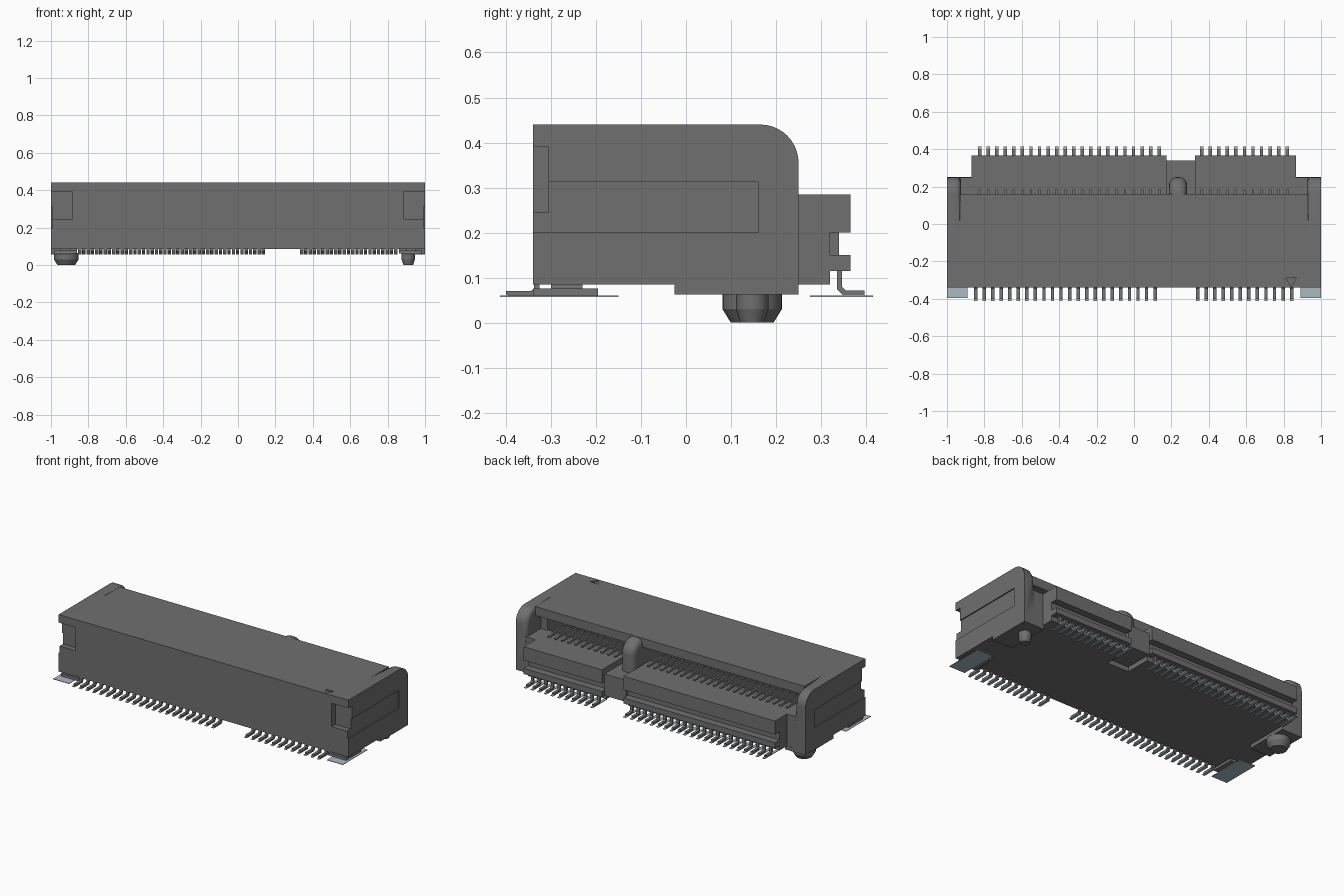
import bpy, bmesh, math
from mathutils import Vector

if "Cube" in bpy.data.objects:
    bpy.data.objects.remove(bpy.data.objects["Cube"])


def material(name, rgb):
    m = bpy.data.materials.new(name)
    m.use_nodes = True
    m.diffuse_color = (*rgb, 1)
    m.node_tree.nodes["Principled BSDF"].inputs["Base Color"].default_value = (*rgb, 1)
    return m


PLASTIC = material("grey plastic", (0.16, 0.16, 0.16))
METAL = material("grey contact metal", (0.18, 0.18, 0.18))
PAD = material("pale solder pad", (0.40, 0.49, 0.55))


def finish(name, bm, mat, smooth=False):
    bmesh.ops.recalc_face_normals(bm, faces=bm.faces)
    mesh = bpy.data.meshes.new(name)
    bm.to_mesh(mesh)
    bm.free()
    mesh.materials.append(mat)
    ob = bpy.data.objects.new(name, mesh)
    bpy.context.collection.objects.link(ob)
    if smooth:
        bpy.ops.object.select_all(action='DESELECT')
        ob.select_set(True)
        bpy.context.view_layer.objects.active = ob
        bpy.ops.object.shade_smooth_by_angle(angle=math.radians(35))
    return ob


def extrude_yz(bm, profile, x0, x1):
    """Extrude a side profile of (y, z) points from x0 to x1."""
    face = bm.faces.new([bm.verts.new((x0, y, z)) for y, z in profile])
    new = bmesh.ops.extrude_face_region(bm, geom=[face])["geom"]
    moved = [v for v in new if isinstance(v, bmesh.types.BMVert)]
    bmesh.ops.translate(bm, verts=moved, vec=(x1 - x0, 0, 0))


def add_box(bm, x, y, z):
    extrude_yz(bm, [(y[0], z[0]), (y[1], z[0]), (y[1], z[1]), (y[0], z[1])], *x)


def box(name, x, y, z, mat=PLASTIC):
    bm = bmesh.new()
    add_box(bm, x, y, z)
    return finish(name, bm, mat)


def cut(ob, cutter):
    mod = ob.modifiers.new(cutter.name, 'BOOLEAN')
    mod.operation, mod.solver, mod.object = 'DIFFERENCE', 'EXACT', cutter
    cutter.hide_render = True
    cutter.hide_viewport = True


def mirrored(x, side):
    return sorted((x[0] * side, x[1] * side))


# Housing: the front wall, roof and floor with a long card slot at the back
BACK, ROOF, FLOOR = 0.16, 0.44, 0.085
SHELF = 0.285
housing = box("housing", (-0.93, 0.93), (-0.34, BACK), (FLOOR, ROOF))
cut(housing, box("slot_cutter", (-0.88, 0.88), (-0.2, 0.3), (SHELF - 0.03, 0.375)))
cut(housing, box("lip_cutter", (-0.925, 0.925), (0.11, 0.3), (SHELF, 0.385)))

# Triangular first-contact mark sunk into the roof
bm = bmesh.new()
tri = bm.faces.new([bm.verts.new((x, y, 0.43)) for x, y in
                    ((0.812, -0.29), (0.868, -0.29), (0.84, -0.335))])
top = bmesh.ops.extrude_face_region(bm, geom=[tri])["geom"]
bmesh.ops.translate(bm, verts=[v for v in top if isinstance(v, bmesh.types.BMVert)],
                    vec=(0, 0, 0.03))
cut(housing, finish("mark_cutter", bm, PLASTIC))


def rounded_side(y0, y1, z0, z1, r):
    """Side profile with its top back corner rounded."""
    arc = [(y1 - r + r * math.cos(a), z1 - r + r * math.sin(a))
           for a in [i * math.pi / 20 for i in range(11)]]
    return [(y0, z0), (y1, z0)] + arc + [(y0, z1)]


def soften(bm, xs, width, low):
    """Round the exposed long edges that lie on the given x planes."""
    edges = [e for e in bm.edges if all(
        min(abs(v.co.x - x) for x in xs) < 1e-4 and v.co.y > 0.155 and v.co.z > low
        for v in e.verts) and abs(e.verts[0].co.x - e.verts[1].co.x) < 1e-4]
    bmesh.ops.bevel(bm, geom=edges, offset=width, segments=5, profile=0.5, affect='EDGES')


# End cheeks with rounded tops, recessed side panels and front corner notches
for side, label in ((1, "left"), (-1, "right")):
    bm = bmesh.new()
    extrude_yz(bm, rounded_side(-0.34, 0.25, FLOOR, ROOF, 0.085), 0.925 * side, side)
    soften(bm, [0.925 * side], 0.03, 0.2)
    cheek = finish(label + "_cheek", bm, PLASTIC, True)
    cut(cheek, box(label + "_panel_cutter", mirrored((0.993, 1.1), side),
                   (-0.4, BACK), (0.2, 0.312)))
    notch = box(label + "_notch_cutter", mirrored((0.885, 1.1), side),
                (-0.4, -0.305), (0.245, 0.39))
    cut(cheek, notch)
    cut(housing, notch)
    box(label + "_back_block", mirrored((0.86, 0.985), side), (0.1, 0.249), (FLOOR, SHELF))
    box(label + "_foot", mirrored((0.86, 1), side), (-0.025, 0.25), (0.062, FLOOR + 0.002))
    # Hold-down tab with its bracket and pale solder pad
    box(label + "_tab", mirrored((0.86, 0.985), side), (-0.34, -0.195), (0.06, 0.076), METAL)
    box(label + "_bracket", mirrored((0.9, 0.95), side), (-0.3, -0.23), (0.07, 0.09), METAL)
    box(label + "_tab_pad", mirrored((0.89, 1), side), (-0.395, -0.15), (0.057, 0.06), PAD)

# Two stepped rear shelves, joined by a lower bridge
shelf_profile = [(0.1, FLOOR), (0.32, FLOOR), (0.32, 0.115), (0.365, 0.115), (0.365, 0.15),
                 (0.32, 0.15), (0.32, 0.2), (0.365, 0.2), (0.365, SHELF), (0.1, SHELF)]
for name, x0, x1 in (("long_shelf", -0.87, 0.175), ("short_shelf", 0.325, 0.865)):
    bm = bmesh.new()
    extrude_yz(bm, shelf_profile, x0, x1)
    finish(name, bm, PLASTIC)
box("shelf_bridge", (0.175, 0.325), (0.1, 0.34), (0.115, 0.25))

# Key post that divides the slot
bm = bmesh.new()
extrude_yz(bm, rounded_side(-0.2, 0.25, 0.25, 0.438, 0.085), 0.188, 0.284)
soften(bm, [0.188, 0.284], 0.04, 0.2)
key_post = finish("key_post", bm, PLASTIC, True)
cut(key_post, box("post_top_cutter", (0.1, 0.4), (-0.4, 0.12), (0.4, 0.6)))

# Locating pegs with tapered tips
for name, x, r in (("large_peg", -0.918, 0.066), ("small_peg", 0.91, 0.036)):
    bm = bmesh.new()
    tip = r * 0.72
    for r1, r2, z0, z1 in ((tip, r, 0, 0.03), (r, r, 0.03, 0.064)):
        made = bmesh.ops.create_cone(bm, cap_ends=True, segments=32, radius1=r1,
                                     radius2=r2, depth=z1 - z0)
        bmesh.ops.translate(bm, verts=made["verts"], vec=(x, 0.137 + 0.01, (z0 + z1) / 2))
    finish(name, bm, PLASTIC, True)

# Contact rows: bent leg, solder pad, and sprung tip in the slot
PITCH, HALF = 0.0457, 0.009
front_leg = [(-0.4, 0.06), (-0.338, 0.06), (-0.326, 0.07), (-0.326, 0.1),
             (-0.338, 0.1), (-0.338, 0.075), (-0.345, 0.07), (-0.4, 0.07)]
back_leg = [(0.397, 0.06), (0.35, 0.06), (0.335, 0.075), (0.335, 0.12),
            (0.346, 0.12), (0.346, 0.08), (0.355, 0.071), (0.397, 0.071)]
spring = [(-0.15, 0.26), (0.185, 0.284), (0.185, 0.294), (0.15, 0.302), (0.05, 0.3), (-0.15, 0.27)]


def contact_row(name, start, count, leg, pad_y, with_spring):
    legs, pads, springs = bmesh.new(), bmesh.new(), bmesh.new()
    for i in range(count):
        x = start + i * PITCH
        extrude_yz(legs, leg, x - HALF, x + HALF)
        add_box(pads, (x - HALF, x + HALF), pad_y, (0.057, 0.06))
        extrude_yz(springs, spring, x - HALF * 0.7, x + HALF * 0.7)
    finish(name + "_legs", legs, METAL)
    finish(name + "_pads", pads, PAD)
    if with_spring:
        finish(name + "_springs", springs, METAL)
    else:
        springs.free()


contact_row("front_long", -0.847, 22, front_leg, (-0.413, -0.33), False)
contact_row("front_short", 0.34, 12, front_leg, (-0.413, -0.33), False)
contact_row("back_long", -0.825, 22, back_leg, (0.275, 0.415), True)
contact_row("back_short", 0.362, 11, back_leg, (0.275, 0.415), True)
